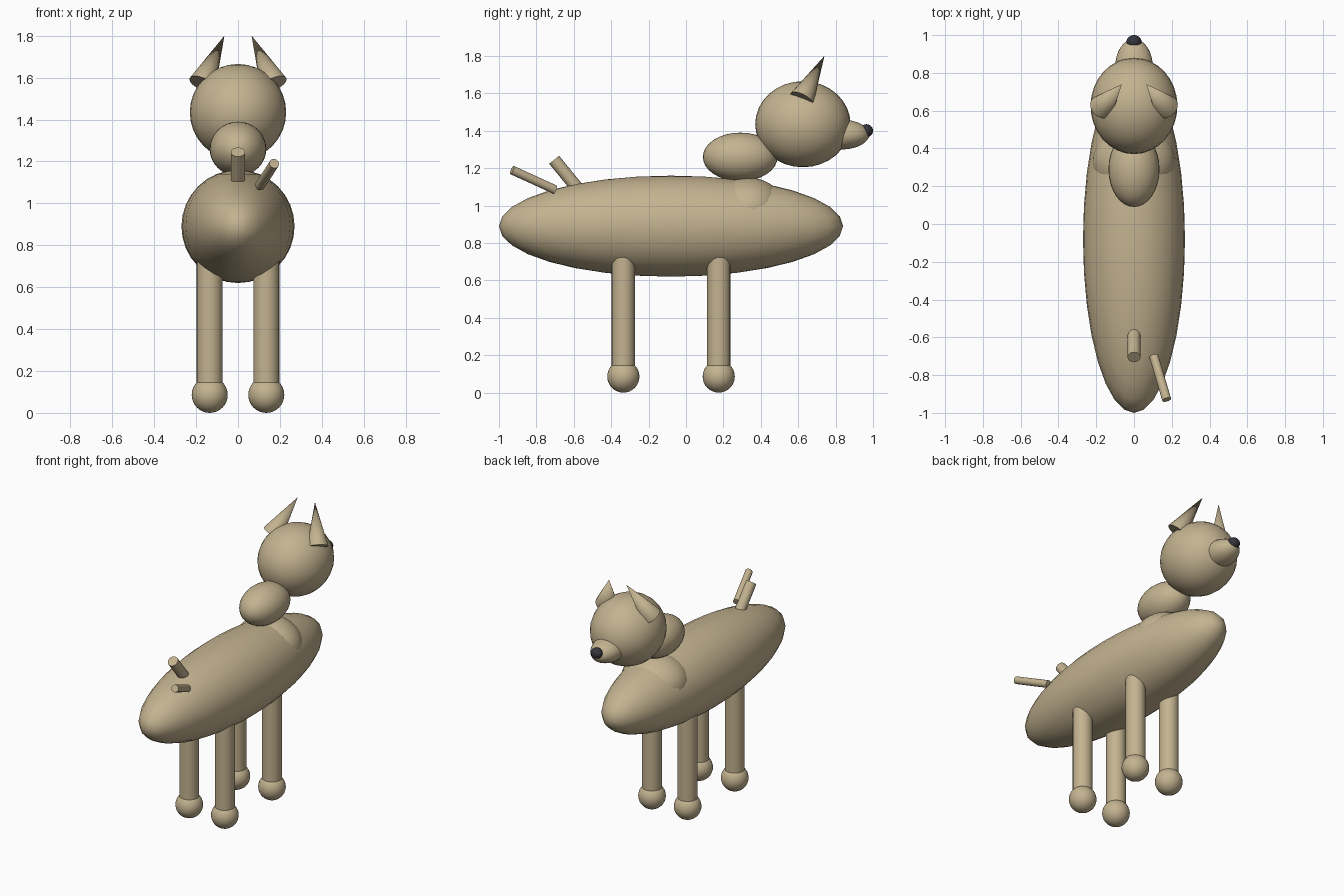
import bpy
from mathutils import Vector
from math import radians

if "Cube" in bpy.data.objects:
    bpy.data.objects.remove(bpy.data.objects["Cube"])


def material(name, color):
    m = bpy.data.materials.new(name)
    m.diffuse_color = color
    m.use_nodes = True
    m.node_tree.nodes["Principled BSDF"].inputs["Base Color"].default_value = m.diffuse_color
    return m


FUR = material("tan_fur", (0.55, 0.45, 0.28, 1))
DARK = material("dark_nose", (0.035, 0.035, 0.045, 1))


def finish(name, mat):
    ob = bpy.context.object
    ob.name = name
    ob.data.materials.append(mat)
    bpy.ops.object.shade_smooth_by_angle(angle=radians(40))
    return ob


def ellipsoid(name, center, radii, mat=FUR):
    bpy.ops.mesh.primitive_uv_sphere_add(segments=32, ring_count=16, location=center)
    bpy.context.object.scale = radii
    bpy.ops.object.transform_apply(location=False, rotation=False, scale=True)
    return finish(name, mat)


def rod(name, start, end, r1, r2):
    a, b = Vector(start), Vector(end)
    bpy.ops.mesh.primitive_cone_add(vertices=24, radius1=r1, radius2=r2,
                                    depth=(b - a).length, location=(a + b) / 2,
                                    rotation=(b - a).to_track_quat('Z', 'Y').to_euler())
    return finish(name, FUR)


# Trunk, chest and neck
ellipsoid("body", (0, -0.08, 0.89), (0.27, 0.92, 0.27))
ellipsoid("chest", (0, 0.33, 0.98), (0.22, 0.2, 0.17))
ellipsoid("neck", (0, 0.29, 1.26), (0.135, 0.2, 0.13))

# Head
ellipsoid("head", (0, 0.625, 1.435), (0.23, 0.255, 0.23))
ellipsoid("muzzle", (0, 0.83, 1.38), (0.1, 0.15, 0.08))
ellipsoid("nose", (0, 0.965, 1.40), (0.04, 0.035, 0.035), DARK)

# Ears, legs and feet on both sides
for side, s in (("right", 1), ("left", -1)):
    rod(f"{side}_ear", (s * 0.17, 0.62, 1.57), (s * 0.065, 0.74, 1.80), 0.067, 0)
    for pos, y in (("front", 0.175), ("hind", -0.335)):
        rod(f"{pos}_{side}_leg", (s * 0.135, y, 0.09), (s * 0.135, y, 0.75), 0.062, 0.062)
        ellipsoid(f"{pos}_{side}_foot", (s * 0.135, y, 0.086), (0.086, 0.086, 0.086))

# Two-piece tail
rod("tail_base", (0, -0.55, 1.055), (0, -0.705, 1.245), 0.034, 0.034)
rod("tail_tip", (0.105, -0.70, 1.085), (0.173, -0.93, 1.19), 0.024, 0.024)
